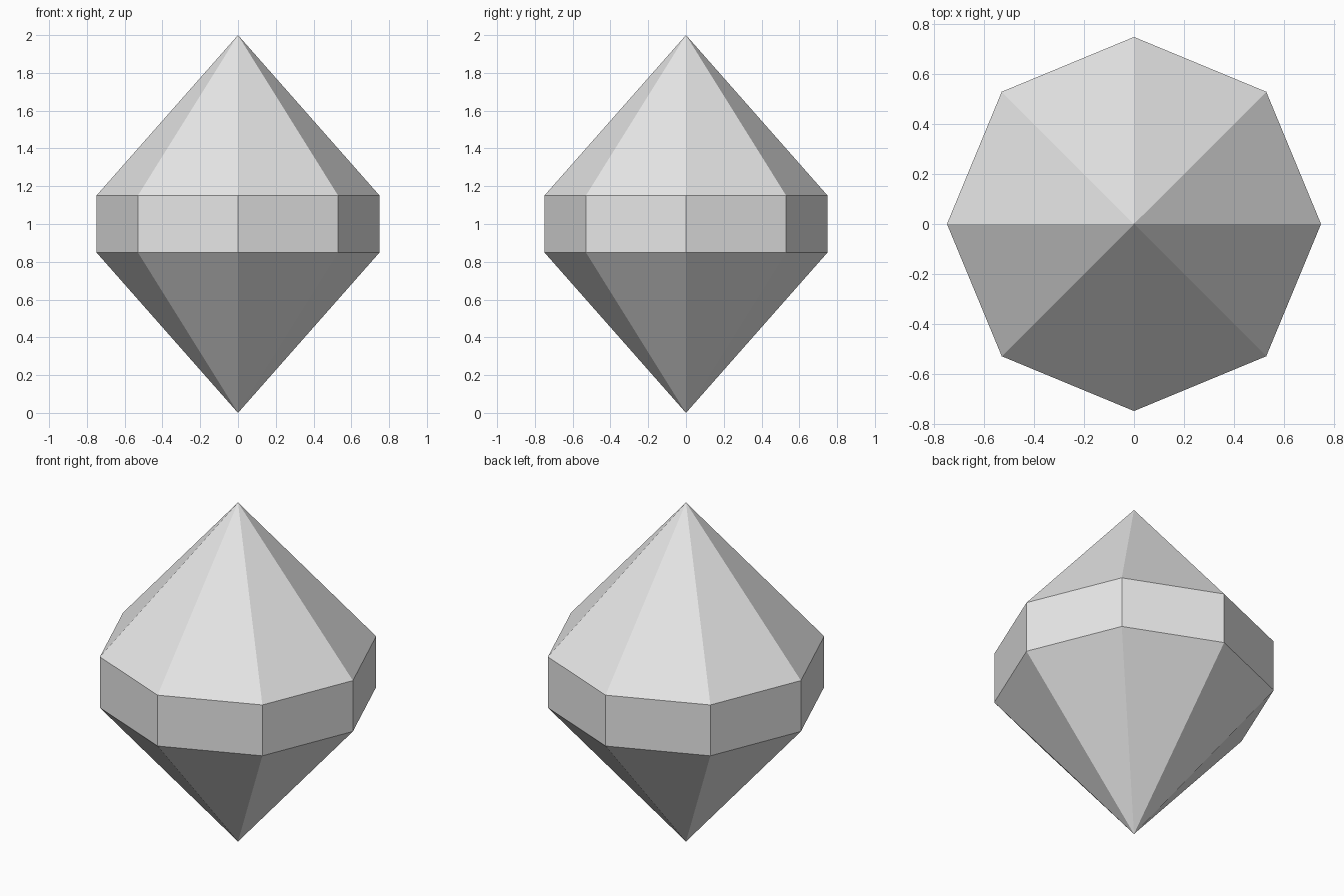
import bpy, bmesh, math

if "Cube" in bpy.data.objects:
    bpy.data.objects.remove(bpy.data.objects["Cube"])

SIDES, RADIUS = 8, 0.75
Z_BOTTOM, Z_LOW, Z_HIGH, Z_TOP = 0.0, 0.85, 1.15, 2.0

# single flat colour
grey = bpy.data.materials.new("light_grey")
grey.diffuse_color = (0.8, 0.8, 0.8, 1.0)
grey.use_nodes = True
grey.node_tree.nodes["Principled BSDF"].inputs["Base Color"].default_value = grey.diffuse_color

bm = bmesh.new()


def ring(z):
    step = math.tau / SIDES
    return [bm.verts.new((RADIUS * math.cos(i * step), RADIUS * math.sin(i * step), z))
            for i in range(SIDES)]


# tips and the two girdle rings
low, high = ring(Z_LOW), ring(Z_HIGH)
bottom = bm.verts.new((0, 0, Z_BOTTOM))
top = bm.verts.new((0, 0, Z_TOP))

# lower point, straight band and upper point
for i in range(SIDES):
    j = (i + 1) % SIDES
    bm.faces.new((bottom, low[j], low[i]))
    bm.faces.new((low[i], low[j], high[j], high[i]))
    bm.faces.new((high[i], high[j], top))

mesh = bpy.data.meshes.new("crystal")
bm.to_mesh(mesh)
bm.free()
mesh.materials.append(grey)
crystal = bpy.data.objects.new("crystal", mesh)
bpy.context.collection.objects.link(crystal)
